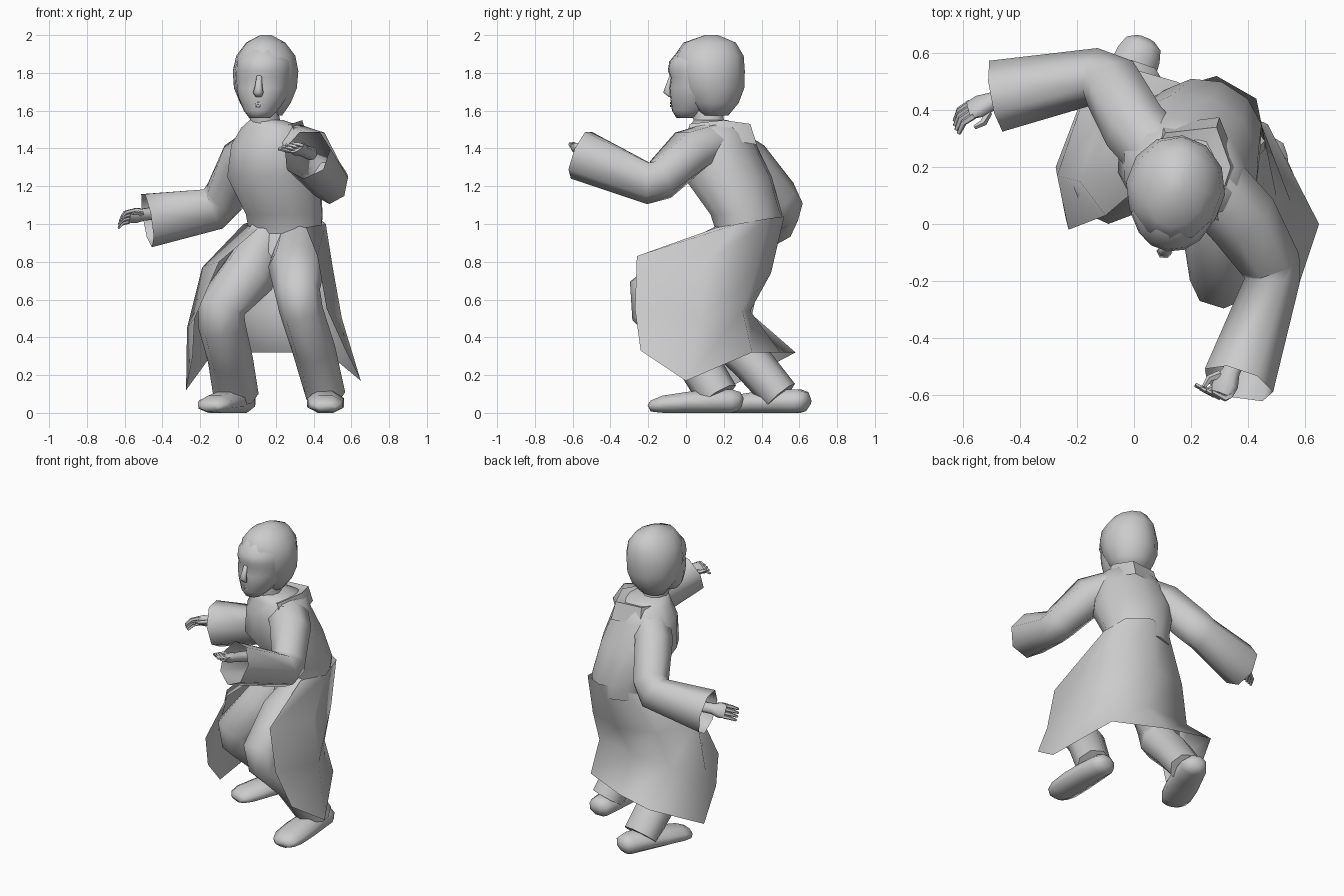
import bpy, bmesh, math
from mathutils import Vector as V


def loft(name, rings, closed=True, caps=(True, True), angle=50):
    """Skin consecutive point rings into one mesh object."""
    bm = bmesh.new()
    vs = [[bm.verts.new((p[0], p[1], max(p[2], 0.0))) for p in r] for r in rings]
    n = len(vs[0])
    for a, b in zip(vs, vs[1:]):
        for i in range(n if closed else n - 1):
            j = (i + 1) % n
            bm.faces.new((a[i], a[j], b[j], b[i]))
    if closed:
        for ring, cap in ((vs[0], caps[0]), (vs[-1], caps[1])):
            if cap:
                bm.faces.new(ring)
    bmesh.ops.recalc_face_normals(bm, faces=bm.faces)
    me = bpy.data.meshes.new(name)
    bm.to_mesh(me)
    bm.free()
    ob = bpy.data.objects.new(name, me)
    bpy.context.collection.objects.link(ob)
    bpy.ops.object.select_all(action='DESELECT')
    ob.select_set(True)
    bpy.context.view_layer.objects.active = ob
    bpy.ops.object.shade_smooth_by_angle(angle=math.radians(angle))
    return ob


def tube(name, stations, side=(1, 0, 0), n=8, axis=None, caps=(True, True), turn=0.0, angle=65):
    """Stations are (x, y, z, radius along side, radius across); axis fixes ring direction."""
    pts = [V(s[:3]) for s in stations]
    rings = []
    for i, s in enumerate(stations):
        if axis:
            t = V(axis)
        else:
            t = V((0, 0, 0))
            if i > 0:
                t += (pts[i] - pts[i - 1]).normalized()
            if i < len(pts) - 1:
                t += (pts[i + 1] - pts[i]).normalized()
            t.normalize()
        u = V(side)
        u = (u - t * u.dot(t)).normalized()
        w = t.cross(u)
        rings.append([pts[i] + u * s[3] * math.cos(a) + w * s[4] * math.sin(a)
                      for a in (2 * math.pi * (k + turn) / n for k in range(n))])
    return loft(name, rings, True, caps, angle)


UP = (0, 0, 1)

# Coat body, leaning forward and twisted
tube("coat_body", [
    (.25, .33, .95, .2, .165), (.245, .32, 1.05, .21, .19), (.19, .22, 1.25, .255, .235),
    (.18, .18, 1.42, .225, .19), (.19, .17, 1.51, .18, .155), (.15, .13, 1.55, .09, .09)],
    side=(1, -.35, 0), n=12, axis=UP)

# Flat collar behind the neck
loft("collar", [
    [(.03, .2, 1.44), (.1, .35, 1.42), (.3, .375, 1.42), (.37, .2, 1.45), (.32, 0, 1.45)],
    [(.04, .18, 1.52), (.11, .32, 1.53), (.29, .34, 1.53), (.34, .2, 1.55), (.28, .02, 1.53)],
    [(.08, .15, 1.51), (.13, .25, 1.51), (.24, .27, 1.51), (.27, .17, 1.52), (.23, .06, 1.51)]],
    closed=False)

# Coat skirt, open at the front and flaring at the hem
loft("coat_skirt", [
    [(.1, .2, .97), (.03, .32, 1.0), (.12, .47, 1.03), (.29, .52, 1.04), (.43, .44, 1.03), (.465, .27, 1.0), (.36, .16, .98)],
    [(-.1, .03, .8), (-.19, .15, .77), (-.05, .4, .75), (.2, .45, .74), (.44, .37, .75), (.5, .1, .78), (.42, -.26, .83)],
    [(-.23, -.02, .5), (-.27, .17, .45), (-.13, .35, .52), (.18, .34, .54), (.44, .3, .54), (.55, .08, .5), (.47, -.27, .55)],
    [(-.24, .02, .3), (-.275, .2, .12), (-.13, .58, .32), (.15, .5, .32), (.47, .35, .32), (.65, .0, .17), (.57, -.24, .33)]],
    closed=False, angle=75)

# Trousers
tube("pelvis", [(.25, .33, .98, .19, .15), (.25, .28, .85, .19, .16), (.22, .25, .7, .1, .1)], axis=UP)
tube("right_trouser", [
    (.16, .33, .93, .12, .14), (.05, .2, .72, .15, .14), (-.09, .13, .56, .13, .13),
    (-.085, .15, .46, .125, .12), (-.04, .34, .28, .12, .11), (-.01, .5, .09, .12, .1)])
tube("left_trouser", [
    (.33, .3, .9, .13, .14), (.31, .03, .77, .15, .14), (.315, -.19, .64, .12, .12),
    (.335, -.18, .54, .115, .115), (.4, .02, .34, .115, .115), (.465, .17, .09, .105, .11)])


# Shoes: lofted from heel to toe, flattened at the ground
def shoe(name, heel, toe):
    h, t = V(heel), V(toe)
    prof = [(0, .055, .025, .035), (.04, .06, .055, .07), (.12, .06, .07, .085), (.35, .06, .07, .095),
            (.6, .055, .06, .105), (.85, .045, .05, .1), (.96, .035, .035, .08), (1, .025, .02, .05)]
    tube(name, [(*(h.lerp(t, f)).to_2d(), z, a, b) for f, z, a, b in prof],
         side=UP, n=8, turn=.5)


shoe("right_shoe", (.04, .65, 0), (-.15, .19, 0))
shoe("left_shoe", (.46, .3, 0), (.465, -.195, 0))

# Wide sleeves with open cuffs
tube("right_sleeve", [
    (.13, .2, 1.42, .11, .12), (.01, .33, 1.33, .12, .12), (-.07, .48, 1.14, .12, .115),
    (-.13, .515, 1.085, .12, .105), (-.48, .45, 1.025, .15, .13)],
    side=UP, n=7, turn=.5, caps=(True, False))
tube("left_sleeve", [
    (.27, .14, 1.43, .11, .13), (.38, .02, 1.38, .13, .13), (.475, -.13, 1.24, .115, .11),
    (.485, -.2, 1.22, .115, .1), (.365, -.56, 1.37, .14, .13)],
    side=UP, n=7, turn=.5, caps=(True, False))


# Hands: wrist, palm, four curled fingers and a thumb
def hand(name, wrist, ahead, across, curl, thumb, reach, bend):
    w, d, s, c, h = V(wrist), V(ahead).normalized(), V(across).normalized(), V(curl).normalized(), V(thumb).normalized()
    tube(name + "_palm", [(*(w - d * .12), .035, .035), (*w, .035, .03),
                          (*(w + d * .045), .05, .03), (*(w + d * .085), .045, .02)], side=s, n=8)
    for i in range(4):
        base = w + d * .075 + s * (-.036 + .024 * i)
        mid = base + d * (reach - .004 * abs(i - 1.5)) + c * .014
        tube(f"{name}_finger_{i + 1}", [(*base, .013, .013), (*mid, .012, .012),
             (*(mid + d * (.03 - bend * .6) + c * bend), .008, .008)], side=s, n=5)
    b = w + d * .02 + h * .03
    tube(name + "_thumb", [(*b, .016, .016), (*(b + h * .03 + d * .025), .013, .013),
                           (*(b + h * .035 + d * .06), .008, .008)], side=c, n=5)


hand("right_hand", (-.5, .43, 1.05), (-1, -.4, -.12), (.2, -.6, .75), (-.3, -.8, -.5), (.2, -.9, .2), .042, .045)
hand("left_hand", (.34, -.52, 1.39), (-.4, -.9, .15), (.8, -.35, .4), (-.75, .35, .1), (-.95, .3, .1), .025, .05)

# Head: neck, face and a smooth cap of hair
FACE = (1, -.13, 0)
tube("neck", [(.15, .13, 1.48, .085, .085), (.135, .11, 1.62, .075, .085)], n=10, axis=UP)
tube("face", [
    (.115, .01, 1.56, .055, .06), (.12, .03, 1.6, .09, .105), (.13, .06, 1.67, .13, .145),
    (.134, .068, 1.72, .143, .157), (.137, .078, 1.775, .15, .16), (.14, .08, 1.81, .152, .178),
    (.14, .08, 1.86, .148, .17), (.14, .1, 1.92, .11, .14), (.14, .12, 1.96, .06, .08)],
    side=FACE, n=16, axis=UP)
tube("hair", [
    (.145, .15, 1.575, .09, .075), (.145, .145, 1.64, .135, .135), (.145, .135, 1.72, .168, .175),
    (.146, .125, 1.81, .175, .188), (.147, .122, 1.89, .158, .185), (.147, .125, 1.96, .105, .14),
    (.147, .135, 2.0, .03, .035)], side=FACE, n=12, axis=UP)

# Facial features
tube("nose", [(.113, -.078, 1.785, .014, .01), (.109, -.092, 1.73, .02, .018),
              (.107, -.098, 1.695, .028, .024), (.109, -.08, 1.672, .016, .01)], side=FACE, n=6, axis=UP, angle=80)
for k, z in enumerate((1.64, 1.625)):
    tube(("upper_lip", "lower_lip")[k], [(.075, -.055, z, .003, .008), (.108, -.072, z, .009, .014),
         (.145, -.062, z, .003, .008)], side=UP, n=6)
